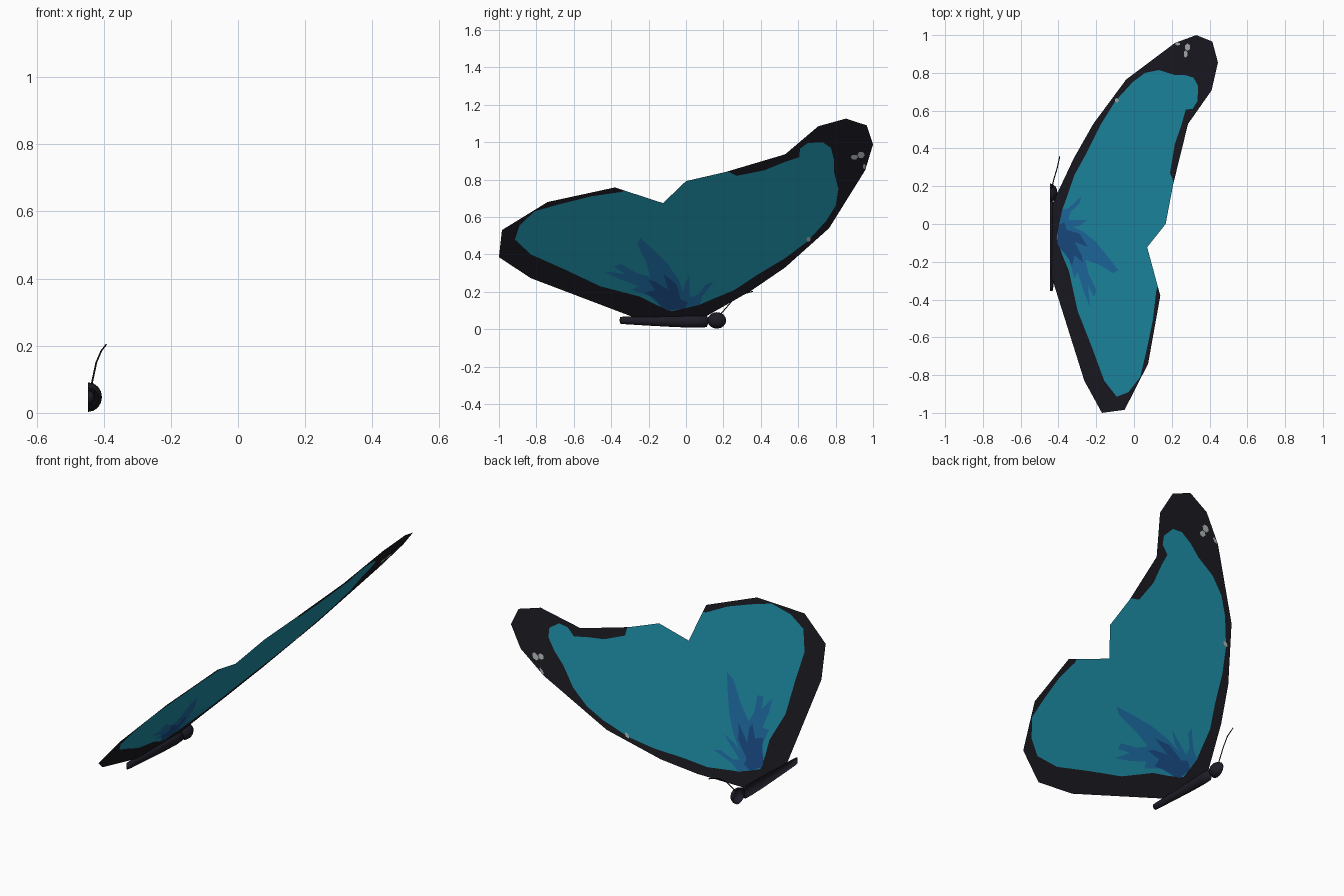
import bpy, bmesh, math
from mathutils import Vector
from mathutils.geometry import delaunay_2d_cdt

if "Cube" in bpy.data.objects:
    bpy.data.objects.remove(bpy.data.objects["Cube"])


def material(name, rgb):
    m = bpy.data.materials.new(name)
    m.diffuse_color = (*rgb, 1)
    m.use_nodes = True
    m.node_tree.nodes["Principled BSDF"].inputs["Base Color"].default_value = m.diffuse_color
    return m


BLACK = material("wing black", (0.011, 0.011, 0.017))
TEAL = material("teal", (0.014, 0.29, 0.41))
BLUE = material("mid blue", (0.014, 0.165, 0.40))
NAVY = material("deep blue", (0.011, 0.08, 0.26))
WHITE = material("pale spot", (0.45, 0.48, 0.48))
BODY = material("body black", (0.013, 0.012, 0.02))


def add_object(name, bm, mats):
    me = bpy.data.meshes.new(name)
    bm.to_mesh(me)
    bm.free()
    for m in mats:
        me.materials.append(m)
    ob = bpy.data.objects.new(name, me)
    bpy.context.collection.objects.link(ob)
    return ob


def inside(p, poly):
    hit = False
    for a, b in zip(poly, poly[1:] + poly[:1]):
        if (a[1] > p[1]) != (b[1] > p[1]):
            if p[0] < (b[0] - a[0]) * (p[1] - a[1]) / (b[1] - a[1]) + a[0]:
                hit = not hit
    return hit


# Wing shapes as seen from the side: (y, z) in hundredths
outline = [(10, 6.5), (18.5, 11.3), (35, 20.7), (53, 33), (76.5, 54), (95.8, 85),
           (100, 98.8), (96.6, 109), (85.5, 112.6), (70.7, 108.5), (53, 93.5),
           (21, 84), (0, 79.2), (-12.3, 67.4), (-38, 75.8), (-74, 68),
           (-98.4, 53), (-100, 38.5), (-83, 27.3), (-28, 6.4)]
teal = [(-35, 73.3), (-25, 77), (0, 84), (19, 86), (27, 82), (42, 85), (53, 89.5), (60.5, 92),
        (61, 96.5), (65, 99.5), (73, 100), (77.5, 97), (79, 91), (79, 84.5), (81.5, 75),
        (80, 66), (75, 58), (65, 47), (53, 38), (38, 29), (26, 21), (14, 16), (7, 13),
        (-7.5, 9.6), (-16, 13), (-25, 17.5), (-46, 23), (-65, 32), (-83, 40), (-91.5, 48),
        (-89, 55.5), (-81, 63), (-67, 67), (-51, 71)]
blue = [(-10, 10), (7.5, 13), (8.5, 17.5), (15, 25.5), (10.5, 24), (6.5, 18.5), (2, 17),
        (2, 29), (-1, 24), (-1.5, 20), (-4, 26.5), (-9.5, 34.5), (-16.5, 41.5),
        (-24.5, 49), (-26, 45.5), (-21.5, 36.5), (-19, 28), (-26.5, 30), (-35, 35),
        (-38.5, 33.5), (-32.5, 29.5), (-44, 31), (-36, 27), (-25.5, 23), (-29, 21),
        (-19, 17.5), (-14, 12.5)]
navy = [(-10, 10), (-0.5, 11), (1, 14.5), (-3, 16), (-5, 24), (-12, 29.5), (-9.5, 21),
        (-16.5, 25.5), (-20.5, 26.5), (-16.5, 21), (-22, 19.5), (-16.5, 16), (-13, 12)]


def spot(y, z, ry, rz):
    return [(y + ry * math.cos(k * math.pi / 3), z + rz * math.sin(k * math.pi / 3))
            for k in range(6)]


spots = [spot(90, 92, 2, 1.4), spot(93.6, 93.2, 2, 1.8), spot(95.3, 87, 0.8, 1.6),
         spot(65.5, 48, 1.2, 1.4)]

# Wing: one flat sheet cut along the pattern edges, coloured by region
layers = [(teal, 1), (blue, 2), (navy, 3)] + [(s, 4) for s in spots]
points, edges = [], []
for poly in [outline] + [l[0] for l in layers]:
    n = len(points)
    points += [Vector(p) / 100 for p in poly]
    edges += [(n + i, n + (i + 1) % len(poly)) for i in range(len(poly))]
verts, _, faces, *_ = delaunay_2d_cdt(points, edges, [], 0, 1e-5)
bm = bmesh.new()
bv = [bm.verts.new(((v.y - 0.59) / 1.206, v.x, v.y)) for v in verts]
for f in faces:
    c = sum((verts[i] for i in f), Vector((0, 0))) * (100 / len(f))
    if not inside(c, outline):
        continue
    face = bm.faces.new([bv[i] for i in f])
    for poly, index in layers:
        if inside(c, poly):
            face.material_index = index
bmesh.ops.delete(bm, geom=[v for v in bm.verts if not v.link_faces], context='VERTS')
add_object("wing", bm, [BLACK, TEAL, BLUE, NAVY, WHITE])

# Half body and head: half rings lofted along y, open on the mirror plane
X0, SEG = -0.446, 8


def half_loft(name, rings):
    bm = bmesh.new()
    rows = []
    for y, zc, rx, rz in rings:
        rows.append([bm.verts.new((X0 + rx * math.sin(math.pi * k / SEG), y,
                                   zc + rz * math.cos(math.pi * k / SEG)))
                     for k in range(SEG + 1)])
    for a, b in zip(rows, rows[1:]):
        for k in range(SEG):
            bm.faces.new((a[k], b[k], b[k + 1], a[k + 1]))
    bmesh.ops.remove_doubles(bm, verts=bm.verts, dist=1e-5)
    bmesh.ops.recalc_face_normals(bm, faces=bm.faces)
    for f in bm.faces:
        f.smooth = True
    return add_object(name, bm, [BODY])


half_loft("body", [(-0.355, 0.048, 0, 0), (-0.353, 0.048, 0.017, 0.018),
                   (-0.33, 0.047, 0.019, 0.020), (-0.2, 0.044, 0.022, 0.025),
                   (-0.05, 0.042, 0.028, 0.031), (0.06, 0.042, 0.032, 0.034),
                   (0.11, 0.043, 0.030, 0.032), (0.125, 0.045, 0, 0)])
half_loft("head", [(0.165 - 0.05 * math.cos(math.pi * i / 8), 0.047,
                    0.041 * math.sin(math.pi * i / 8), 0.044 * math.sin(math.pi * i / 8))
                   for i in range(9)])

# Antenna: thin bent wire with a slightly thicker tip
curve = bpy.data.curves.new("antenna", 'CURVE')
curve.dimensions = '3D'
curve.bevel_depth = 0.0028
curve.bevel_resolution = 0
curve.use_fill_caps = True
path = [(-0.437, 0.185, 0.08), (-0.422, 0.245, 0.15), (-0.407, 0.295, 0.185),
        (-0.393, 0.358, 0.203)]
s = curve.splines.new('POLY')
s.points.add(len(path) - 1)
for p, co in zip(s.points, path):
    p.co = (*co, 1)
curve.materials.append(BODY)
bpy.context.collection.objects.link(bpy.data.objects.new("antenna", curve))
